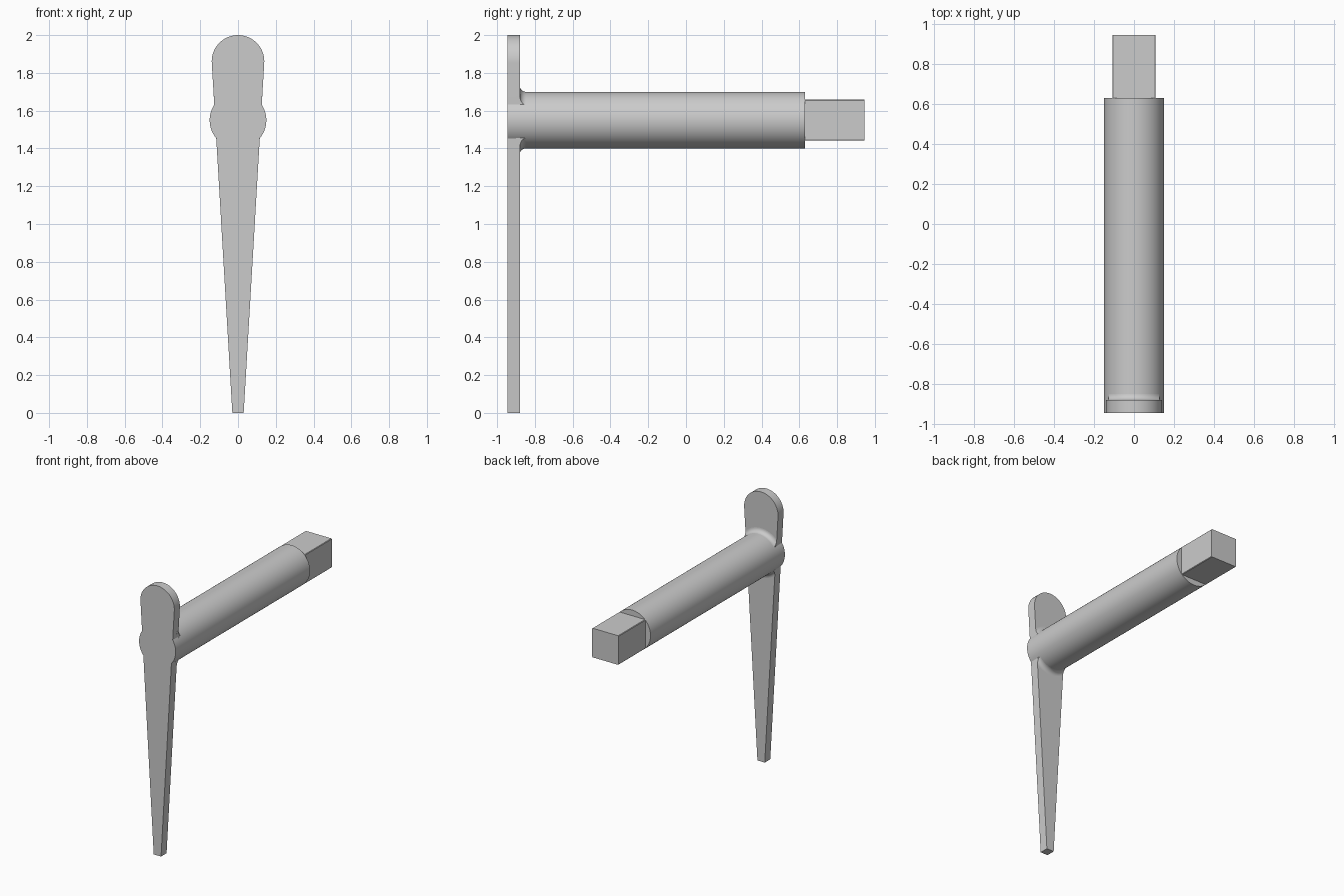
import bpy
import bmesh
from math import sin, cos, pi, radians, sqrt, atan2, acos, hypot

if "Cube" in bpy.data.objects:
    bpy.data.objects.remove(bpy.data.objects["Cube"], do_unlink=True)

GREY = (0.6, 0.6, 0.6)
metal = bpy.data.materials.new("plain grey metal")
metal.use_nodes = True
metal.diffuse_color = (*GREY, 1)
metal.node_tree.nodes["Principled BSDF"].inputs["Base Color"].default_value = (*GREY, 1)

FRONT, PLATE_BACK, SHOULDER, TIP = -0.945, -0.88, 0.63, 0.945
AXIS_Z, RADIUS = 1.55, 0.15
FOOT, SLOPE = 0.03, 0.0586        # half width at the foot, growth per unit height


def half_width(z):
    return FOOT + SLOPE * z


def arc(radius, z, start, end, steps):
    """Points (x, z) on an arc centred on x = 0."""
    angles = [start + (end - start) * i / steps for i in range(steps + 1)]
    return [(radius * cos(a), z + radius * sin(a)) for a in angles]


def loft(name, rings):
    """Solid through equal rings, each given as (y, [(x, z), ...])."""
    bm = bmesh.new()
    loops = [[bm.verts.new((x, y, z)) for x, z in pts] for y, pts in rings]
    n = len(loops[0])
    for a, b in zip(loops, loops[1:]):
        for i in range(n):
            j = (i + 1) % n
            bm.faces.new((a[i], a[j], b[j], b[i]))
    bm.faces.new(loops[0])
    bm.faces.new(loops[-1])
    bmesh.ops.recalc_face_normals(bm, faces=bm.faces)
    mesh = bpy.data.meshes.new(name)
    bm.to_mesh(mesh)
    bm.free()
    mesh.materials.append(metal)
    obj = bpy.data.objects.new(name, mesh)
    bpy.context.collection.objects.link(obj)
    return obj


def smooth(obj):
    obj.data.shade_smooth()
    obj.data.set_sharp_from_angle(angle=radians(28))


def circle(radius, steps=96):
    return arc(radius, AXIS_Z, 0, 2 * pi, steps)[:-1]


def blade_outline(bulge):
    """Tapered blade with a round head, optionally swelling round the shaft."""
    tilt = atan2(SLOPE, 1)
    head_r = 0.1391
    right = [(FOOT, 0)]
    if bulge:
        spread = acos(half_width(AXIS_Z) / (RADIUS * hypot(1, SLOPE)))
        right += arc(RADIUS, AXIS_Z, -spread - tilt, spread - tilt, 20)
    right += arc(head_r, 2 - head_r, -tilt, pi / 2, 28)
    left = [(-x, z) for x, z in reversed(right[:-1])]
    return right + left


# Tapered lever blade
blade = blade_outline(True)
smooth(loft("lever_blade", [(FRONT, blade), (PLATE_BACK, blade)]))

# Round shaft
smooth(loft("shaft", [(PLATE_BACK, circle(RADIUS)), (SHOULDER, circle(RADIUS))]))

# Square drive end, its corners trimmed to the shaft radius
h = 0.108
c = sqrt(RADIUS ** 2 - h ** 2)
corners = [(h, -c), (h, c), (c, h), (-c, h), (-h, c), (-h, -c), (-c, -h), (c, -h)]
square = [(x, AXIS_Z + z) for x, z in corners]
loft("square_drive_end", [(SHOULDER, square), (TIP, square)])

# Fillet between shaft and blade, trimmed to the blade's sides
F = 0.032
rings = [(PLATE_BACK - 0.02, circle(RADIUS + F))]
for i in range(9):
    a = pi / 2 * i / 8
    rings.append((PLATE_BACK + F * (1 - cos(a)), circle(RADIUS + F * (1 - sin(a)) - 0.0002)))
rings = [(y, pts) for y, pts in rings]
fillet = loft("shaft_fillet", rings)
trim_outline = blade_outline(False)
trim = loft("fillet_trim", [(FRONT - 0.1, trim_outline), (PLATE_BACK + 0.1, trim_outline)])
trim.hide_render = True
cut = fillet.modifiers.new("trim", "BOOLEAN")
cut.operation = "INTERSECT"
cut.solver = "EXACT"
cut.object = trim
bpy.context.view_layer.objects.active = fillet
bpy.ops.object.modifier_apply(modifier=cut.name)
bpy.data.objects.remove(trim, do_unlink=True)
smooth(fillet)
